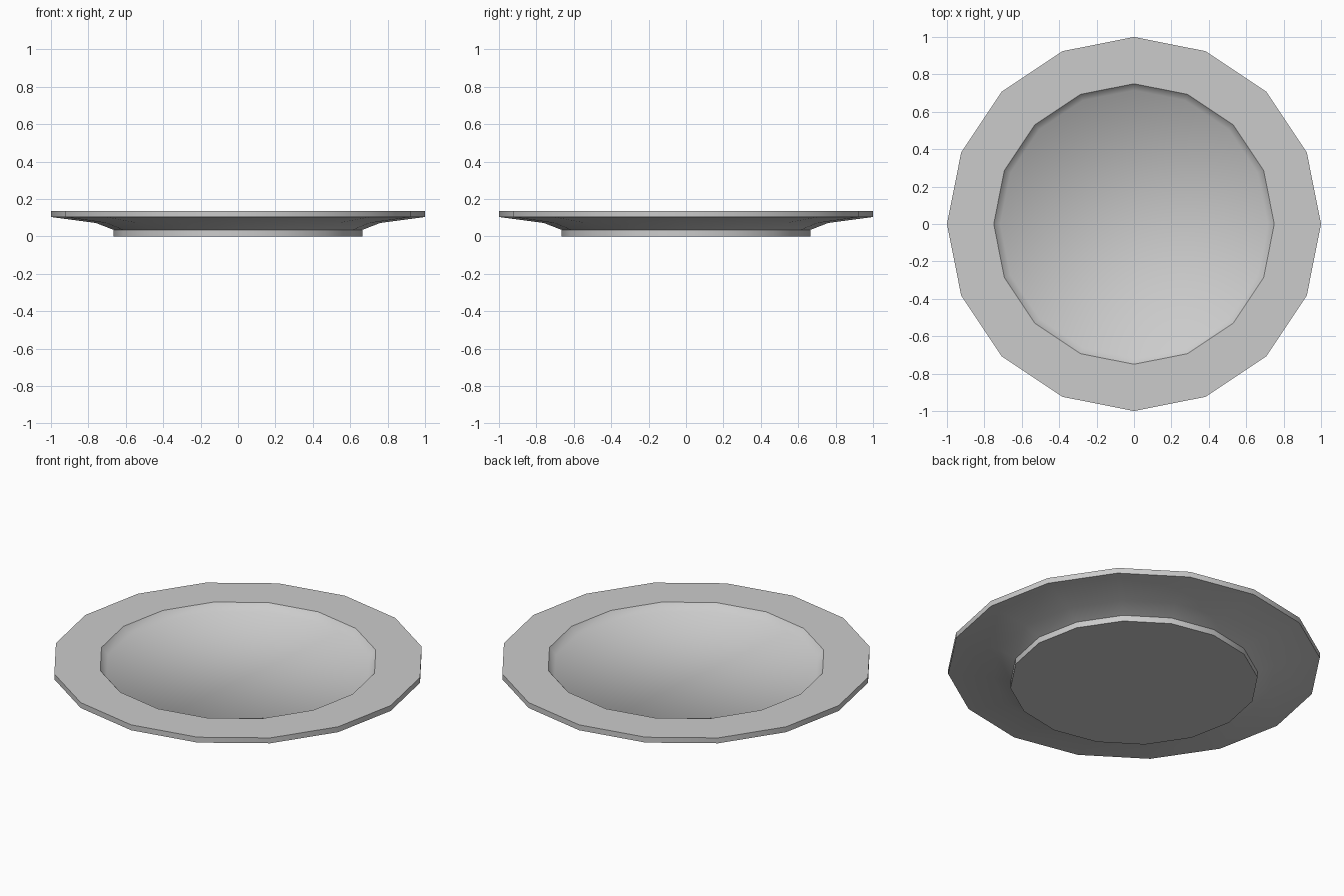
import bpy, bmesh, math

if "Cube" in bpy.data.objects:
    bpy.data.objects.remove(bpy.data.objects["Cube"])

SIDES = 16
# Plate half-section (radius, height): foot, underside, rim edge, flat rim, well
PROFILE = [(0.665, 0.0), (0.665, 0.035), (0.76, 0.072), (1.0, 0.104),
           (1.0, 0.136), (0.75, 0.136), (0.715, 0.095)]

bm = bmesh.new()
rings = []
for r, z in PROFILE:
    rings.append([bm.verts.new((r * math.cos(2 * math.pi * i / SIDES),
                                r * math.sin(2 * math.pi * i / SIDES), z))
                  for i in range(SIDES)])

# Walls between neighbouring rings
for a, b in zip(rings, rings[1:]):
    for i in range(SIDES):
        j = (i + 1) % SIDES
        bm.faces.new((a[i], a[j], b[j], b[i]))

# Foot base and well floor
bm.faces.new(rings[0][::-1])
bm.faces.new(rings[-1])
for f in bm.faces:
    f.smooth = True

# Crisp edges on the foot, the rim edge and the lip of the well
for k in (0, 1, 3, 4, 5):
    for i in range(SIDES):
        bm.edges.get((rings[k][i], rings[k][(i + 1) % SIDES])).smooth = False

mesh = bpy.data.meshes.new("plate")
bm.to_mesh(mesh)
bm.free()
plate = bpy.data.objects.new("plate", mesh)
bpy.context.collection.objects.link(plate)
